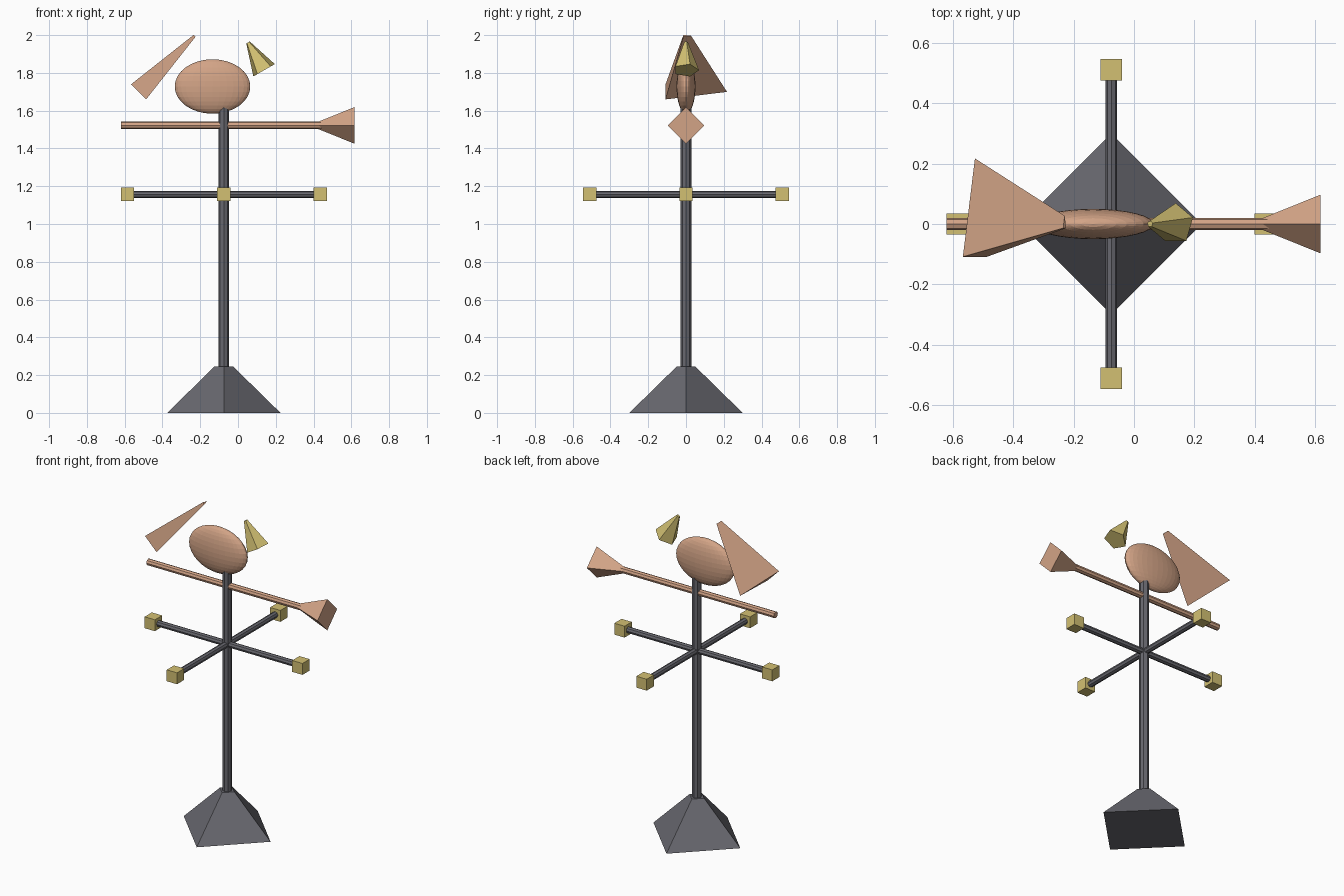
import bpy
from math import radians, pi

if "Cube" in bpy.data.objects:
    bpy.data.objects.remove(bpy.data.objects["Cube"])


def material(name, rgb):
    m = bpy.data.materials.new(name)
    m.diffuse_color = (*rgb, 1)
    m.use_nodes = True
    m.node_tree.nodes["Principled BSDF"].inputs["Base Color"].default_value = m.diffuse_color
    return m


IRON = material("dark_iron", (0.14, 0.14, 0.16))
COPPER = material("copper", (0.65, 0.37, 0.24))
GOLD = material("gold", (0.65, 0.53, 0.17))
AXIS = -0.075  # x position of the post


def finish(name, mat, scale=(1, 1, 1)):
    ob = bpy.context.object
    ob.name = name
    ob.scale = scale
    ob.data.materials.append(mat)
    return ob


def cone(name, mat, sides, r1, r2, depth, loc, rot=(0, 0, 0), scale=(1, 1, 1)):
    bpy.ops.mesh.primitive_cone_add(vertices=sides, radius1=r1, radius2=r2,
                                    depth=depth, location=loc, rotation=rot)
    return finish(name, mat, scale)


def rod(name, mat, radius, length, loc, rot=(0, 0, 0)):
    return cone(name, mat, 8, radius, radius, length, loc, rot)


# pyramid base and post
cone("base", IRON, 4, 0.30, 0.05, 0.245, (AXIS, 0, 0.1225))
rod("post", IRON, 0.028, 1.42, (AXIS, 0, 0.92))

# compass arms with cube ends
ARM_Z, REACH = 1.157, 0.51
rod("compass_arm_x", IRON, 0.019, 2 * REACH, (AXIS, 0, ARM_Z), (0, pi / 2, 0))
rod("compass_arm_y", IRON, 0.019, 2 * REACH, (AXIS, 0, ARM_Z), (pi / 2, 0, 0))
for name, dx, dy in (("east", 1, 0), ("west", -1, 0), ("north", 0, 1), ("south", 0, -1)):
    bpy.ops.mesh.primitive_cube_add(size=0.071, location=(AXIS + dx * REACH, dy * REACH, ARM_Z))
    finish("marker_" + name, GOLD)

# arrow shaft with flared four-sided end
rod("arrow_shaft", COPPER, 0.02, 1.09, (AXIS, 0, 1.522), (0, pi / 2, 0))
cone("arrow_end", COPPER, 4, 0.097, 0, 0.24, (0.497, 0, 1.522), (0, -pi / 2, 0))

# flattened bird body
bpy.ops.mesh.primitive_uv_sphere_add(segments=32, ring_count=16, radius=1,
                                     location=(-0.135, 0, 1.728))
finish("body", COPPER, (0.2, 0.05, 0.144))

# flattened three-sided tail, tip pointing up toward the body
cone("tail", COPPER, 3, 0.217, 0.027, 0.42, (-0.378, 0, 1.848),
     (0, radians(45), 0), (0.3, 1, 1))

# five-sided head piece, tip leaning back
cone("head", GOLD, 5, 0.069, 0.011, 0.17, (0.0955, 0, 1.8875), (0, radians(-30), 0))
